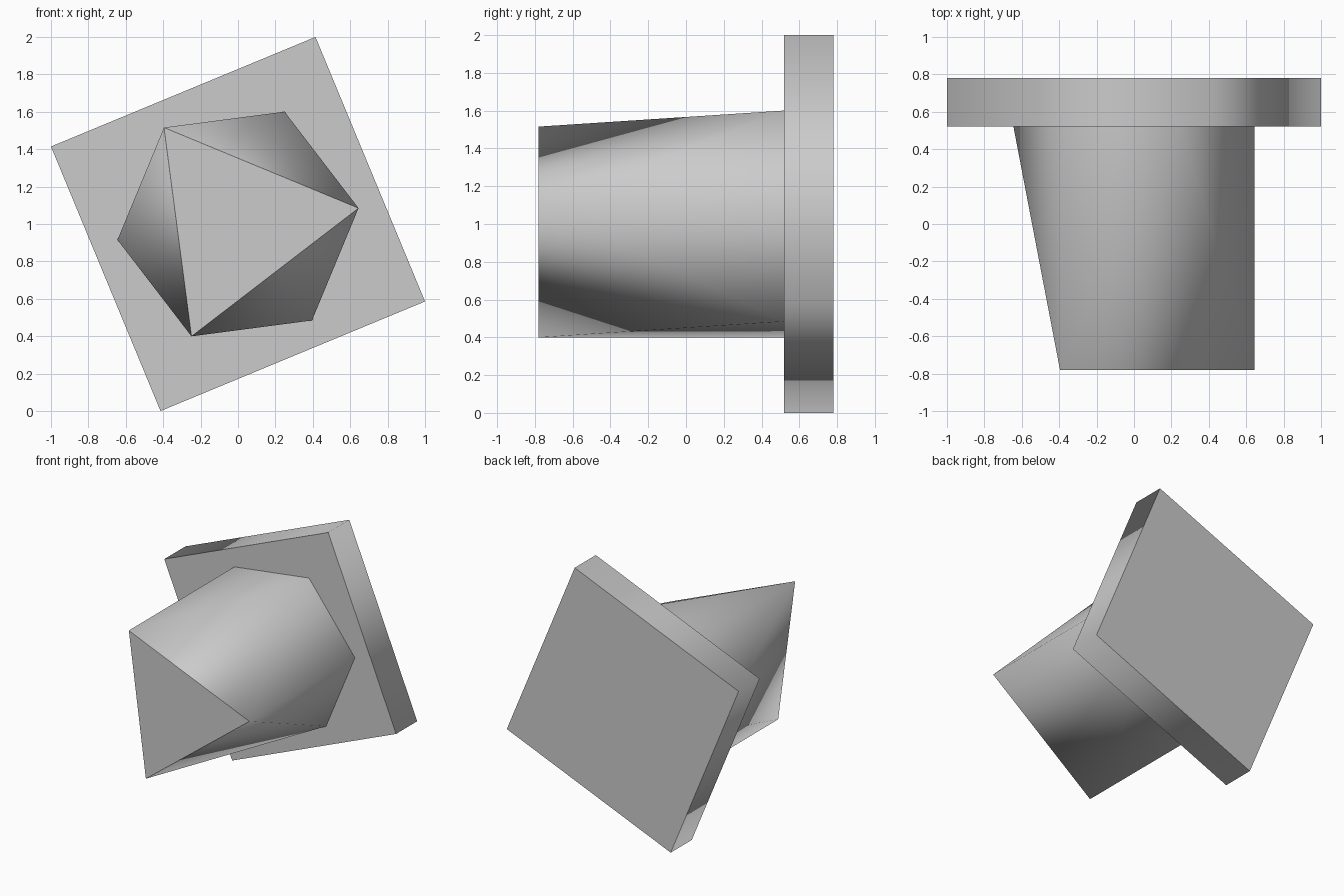
import bpy, bmesh, math

if "Cube" in bpy.data.objects:
    bpy.data.objects.remove(bpy.data.objects["Cube"])

TWIST = math.radians(67.5)


def ring(bm, count, radius, y, start):
    """Regular polygon of vertices around the y axis at height z = 1."""
    return [bm.verts.new((radius * math.cos(start + math.tau * i / count), y,
                          1 + radius * math.sin(start + math.tau * i / count)))
            for i in range(count)]


def finish(bm, name, caps):
    """Smooth sides with crisp, flat end caps."""
    bmesh.ops.recalc_face_normals(bm, faces=bm.faces[:])
    for f in bm.faces:
        f.smooth = f not in caps
    for cap in caps:
        for e in cap.edges:
            e.smooth = False
    mesh = bpy.data.meshes.new(name)
    bm.to_mesh(mesh)
    bm.free()
    bpy.context.collection.objects.link(bpy.data.objects.new(name, mesh))


# Square back plate
bm = bmesh.new()
front = ring(bm, 4, 1.0824, 0.52, TWIST)
back = ring(bm, 4, 1.0824, 0.78, TWIST)
caps = [bm.faces.new(front), bm.faces.new(back)]
for i in range(4):
    j = (i + 1) % 4
    bm.faces.new((front[i], front[j], back[j], back[i]))
finish(bm, "back_plate", caps)

# Stem: hexagon at the plate blending to a triangle at the front
bm = bmesh.new()
hexagon = ring(bm, 6, 0.65, 0.52, TWIST)
tri = ring(bm, 3, 0.65, -0.78, TWIST + math.pi / 3)
caps = [bm.faces.new(hexagon), bm.faces.new(tri)]
for i in range(3):
    before, corner, after = (hexagon[(2 * i + k) % 6] for k in range(3))
    bm.faces.new((tri[i], before, corner))
    bm.faces.new((tri[i], corner, after))
    bm.faces.new((tri[i], after, tri[(i + 1) % 3]))
finish(bm, "tapered_stem", caps)
